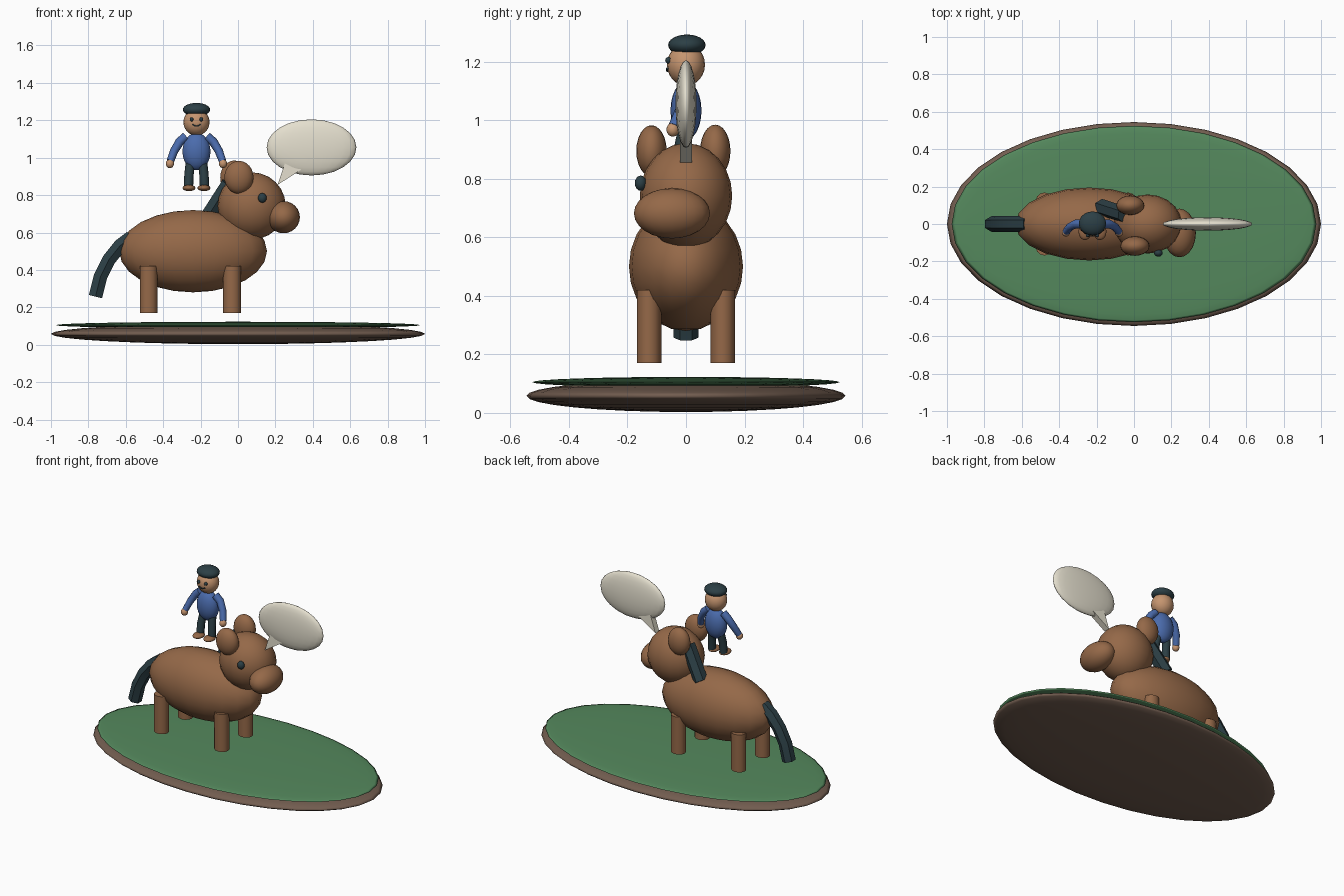
import bpy, bmesh, math
from mathutils import Vector

if "Cube" in bpy.data.objects:
    bpy.data.objects.remove(bpy.data.objects["Cube"])


def material(name, r, g, b):
    m = bpy.data.materials.new(name)
    m.diffuse_color = (r, g, b, 1)
    m.use_nodes = True
    m.node_tree.nodes["Principled BSDF"].inputs["Base Color"].default_value = m.diffuse_color
    return m


BROWN = material("brown_coat", 0.30, 0.14, 0.065)
DARK = material("dark_slate", 0.025, 0.05, 0.06)
GREEN = material("grass_green", 0.09, 0.25, 0.11)
SOIL = material("soil_brown", 0.17, 0.11, 0.08)
BLUE = material("shirt_blue", 0.07, 0.15, 0.42)
SKIN = material("skin", 0.56, 0.30, 0.16)
CREAM = material("cream", 0.78, 0.74, 0.62)


def finish(bm, name, mat, angle=180):
    bmesh.ops.recalc_face_normals(bm, faces=bm.faces)
    mesh = bpy.data.meshes.new(name)
    bm.to_mesh(mesh)
    bm.free()
    mesh.materials.append(mat)
    ob = bpy.data.objects.new(name, mesh)
    bpy.context.collection.objects.link(ob)
    bpy.ops.object.select_all(action='DESELECT')
    ob.select_set(True)
    bpy.context.view_layer.objects.active = ob
    bpy.ops.object.shade_smooth_by_angle(angle=math.radians(angle))
    return ob


def ellipsoid(name, centre, radii, mat, segs=20, rings=12):
    bm = bmesh.new()
    bmesh.ops.create_uvsphere(bm, u_segments=segs, v_segments=rings, radius=1)
    bmesh.ops.scale(bm, vec=radii, verts=bm.verts)
    bmesh.ops.translate(bm, vec=centre, verts=bm.verts)
    return finish(bm, name, mat)


def tube(name, path, radii, mat, side=(0, 1, 0), sides=6, angle=50):
    """Sweep a polygon along a path; one corner points along the side vector."""
    bm = bmesh.new()
    pts = [Vector(p) for p in path]
    rings = []
    for i, p in enumerate(pts):
        d = (pts[min(i + 1, len(pts) - 1)] - pts[max(i - 1, 0)]).normalized()
        s = Vector(side)
        s = (s - d * s.dot(d)).normalized()
        n = d.cross(s)
        r = radii[i] if isinstance(radii, (list, tuple)) else radii
        angles = [math.tau * k / sides for k in range(sides)]
        rings.append([bm.verts.new(p + r * (s * math.cos(a) + n * math.sin(a))) for a in angles])
    for a, b in zip(rings, rings[1:]):
        for k in range(sides):
            j = (k + 1) % sides
            bm.faces.new((a[k], a[j], b[j], b[k]))
    bm.faces.new(rings[0])
    bm.faces.new(rings[-1])
    return finish(bm, name, mat, angle)


# Oval ground disc with grass on top
ellipsoid("soil_base", (0, 0, 0.058), (1.0, 0.545, 0.055), SOIL, 32, 16)
ellipsoid("grass_top", (0, 0, 0.105), (0.975, 0.525, 0.018), GREEN, 32, 16)

# Horse body and head
ellipsoid("horse_body", (-0.24, 0, 0.50), (0.395, 0.195, 0.22), BROWN)
ellipsoid("horse_head", (0.073, 0, 0.742), (0.182, 0.158, 0.18), BROWN)
ellipsoid("horse_muzzle", (0.243, -0.048, 0.682), (0.088, 0.13, 0.086), BROWN)
ellipsoid("horse_eye", (0.13, -0.155, 0.785), (0.023, 0.02, 0.026), DARK, 16, 8)
ellipsoid("horse_ear_left", (-0.02, 0.10, 0.895), (0.075, 0.052, 0.09), BROWN)
ellipsoid("horse_ear_right", (0.005, -0.118, 0.895), (0.078, 0.052, 0.088), BROWN)

# Four straight legs
for xn, x in (("rear", -0.478), ("front", -0.032)):
    for yn, y in (("right", -0.126), ("left", 0.126)):
        leg = tube(f"horse_leg_{xn}_{yn}", [(0, 0, 0.17), (0, 0, 0.42)], 0.047, BROWN,
                   side=(1, 0, 0), sides=12)
        leg.location = (x, y, 0)
        leg.scale.y = 0.9

# Drooping tail and short mane
tube("horse_tail", [(-0.57, 0, 0.575), (-0.63, 0, 0.53), (-0.69, 0, 0.455),
                    (-0.735, 0, 0.365), (-0.762, 0, 0.257)], 0.042, DARK)
tube("horse_mane", [(-0.05, 0.05, 0.86), (-0.175, 0.09, 0.665)], 0.045, DARK)

# Rider torso, head and cap
RX = -0.222
ellipsoid("rider_torso", (RX, 0, 1.033), (0.075, 0.053, 0.1), BLUE)
ellipsoid("rider_head", (RX, 0, 1.19), (0.07, 0.065, 0.072), SKIN)
ellipsoid("rider_cap", (RX, 0.003, 1.257), (0.073, 0.064, 0.036), DARK)

# Smile
tube("rider_smile", [(RX + t * 0.022, -0.064, 1.169 + 0.009 * t * t)
                     for t in (-1, -0.5, 0, 0.5, 1)], 0.004, DARK)

# Mirrored rider parts: eyes, arms, hands, legs, shoes
for label, s in (("right", -1), ("left", 1)):
    ellipsoid(f"rider_eye_{label}", (RX + s * 0.026, -0.06, 1.205), (0.01, 0.011, 0.011), DARK, 12, 8)
    tube(f"rider_arm_{label}", [(RX + s * 0.055, 0, 1.115), (RX + s * 0.09, 0, 1.085),
                                (RX + s * 0.12, -0.015, 1.035), (RX + s * 0.14, -0.04, 0.98)],
         [0.024, 0.024, 0.022, 0.02], BLUE, sides=8, angle=60)
    ellipsoid(f"rider_hand_{label}", (RX + s * 0.142, -0.045, 0.968), (0.022, 0.022, 0.024), SKIN, 16, 8)
    tube(f"rider_leg_{label}", [(RX + s * 0.032, 0, 0.98), (RX + s * 0.04, -0.015, 0.91),
                                (RX + s * 0.043, -0.02, 0.84)], 0.025, DARK, sides=8, angle=60)
    ellipsoid(f"rider_shoe_{label}", (RX + s * 0.04, -0.04, 0.838), (0.035, 0.046, 0.017), BROWN, 16, 8)

# Blank speech bubble with a pointed tail
ellipsoid("speech_bubble", (0.393, 0, 1.055), (0.24, 0.036, 0.15), CREAM, 24, 12)
bm = bmesh.new()
tri = [bm.verts.new((x, -0.02, z)) for x, z in ((0.212, 0.855), (0.36, 0.95), (0.25, 0.97))]
face = bm.faces.new(tri)
ext = bmesh.ops.extrude_face_region(bm, geom=[face])["geom"]
bmesh.ops.translate(bm, vec=(0, 0.04, 0), verts=[v for v in ext if isinstance(v, bmesh.types.BMVert)])
finish(bm, "speech_bubble_tail", CREAM, 30)
